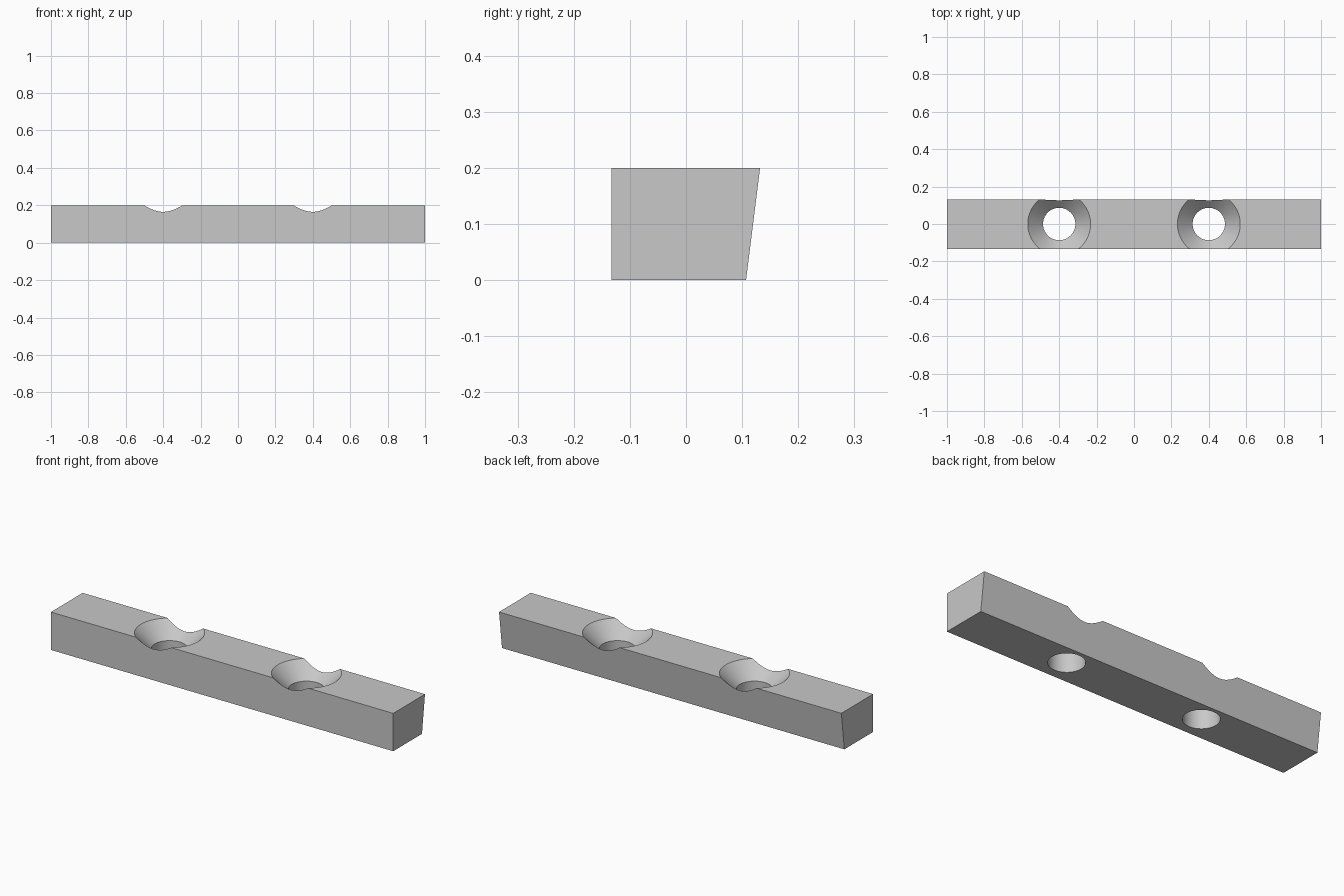
import bpy
import bmesh
from math import radians, cos, sin, tau

cube = bpy.data.objects.get("Cube")
if cube:
    bpy.data.objects.remove(cube, do_unlink=True)

HEIGHT = 0.2
HOLE_R, SINK_R = 0.0865, 0.168
SEGMENTS = 96

grey = bpy.data.materials.new("plain grey")
grey.use_nodes = True
grey.diffuse_color = (0.58, 0.58, 0.58, 1)
grey.node_tree.nodes["Principled BSDF"].inputs["Base Color"].default_value = (0.58, 0.58, 0.58, 1)


def make_object(name, bm):
    bmesh.ops.recalc_face_normals(bm, faces=bm.faces)
    mesh = bpy.data.meshes.new(name)
    bm.to_mesh(mesh)
    bm.free()
    mesh.materials.append(grey)
    obj = bpy.data.objects.new(name, mesh)
    bpy.context.collection.objects.link(obj)
    return obj


def add_lathe(bm, x, profile):
    """Closed solid of revolution about a vertical axis at x."""
    rings = [[bm.verts.new((x + r * cos(tau * i / SEGMENTS), r * sin(tau * i / SEGMENTS), z))
              for i in range(SEGMENTS)] for r, z in profile]
    for low, high in zip(rings, rings[1:]):
        for i in range(SEGMENTS):
            j = (i + 1) % SEGMENTS
            bm.faces.new((low[i], low[j], high[j], high[i]))
    bm.faces.new(rings[0])
    bm.faces.new(rings[-1])


# Bar: side section with a slanted back, extruded along x
bm = bmesh.new()
section = [(-0.133, 0), (0.107, 0), (0.132, HEIGHT), (-0.133, HEIGHT)]
end = bm.faces.new([bm.verts.new((-1, y, z)) for y, z in section])
extruded = bmesh.ops.extrude_face_region(bm, geom=[end])["geom"]
bmesh.ops.translate(bm, vec=(2, 0, 0),
                    verts=[v for v in extruded if isinstance(v, bmesh.types.BMVert)])
bar = make_object("countersunk_bar", bm)

# Cutter: two through holes with 45 degree countersinks
bm = bmesh.new()
over = 0.05
profile = [(HOLE_R, -over), (HOLE_R, HEIGHT - (SINK_R - HOLE_R)),
           (SINK_R + over, HEIGHT + over)]
for x in (-0.4, 0.4):
    add_lathe(bm, x, profile)
cutter = make_object("hole_cutter", bm)
cutter.hide_render = True

# Cut the holes and discard the cutter
cut = bar.modifiers.new("holes", "BOOLEAN")
cut.operation = "DIFFERENCE"
cut.solver = "EXACT"
cut.object = cutter
bpy.ops.object.select_all(action="DESELECT")
bar.select_set(True)
bpy.context.view_layer.objects.active = bar
bpy.ops.object.modifier_apply(modifier=cut.name)
bpy.data.objects.remove(cutter, do_unlink=True)

# Smooth hole walls, crisp edges
bpy.ops.object.shade_smooth_by_angle(angle=radians(25))
